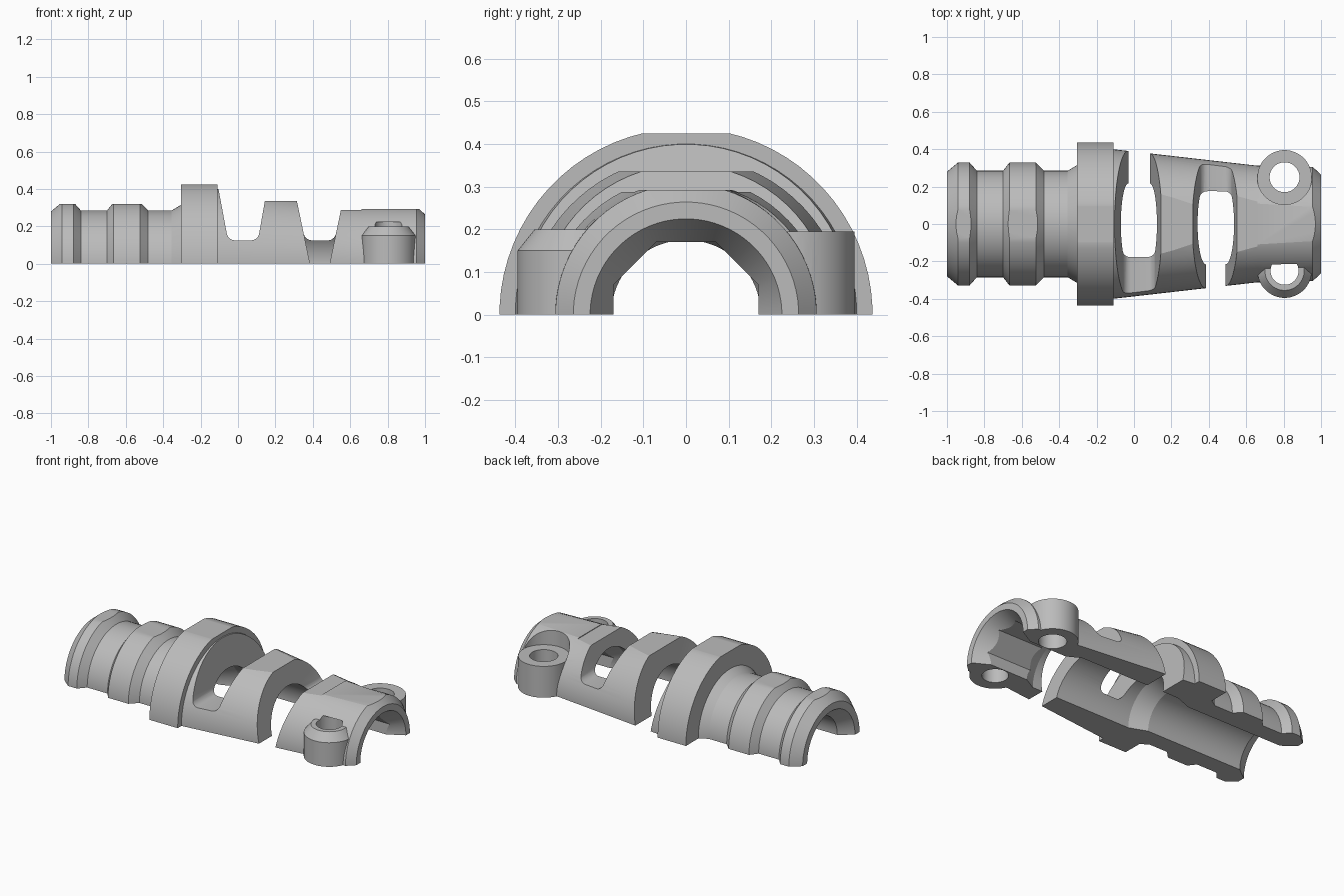
import bpy, bmesh, math
from mathutils import Matrix

old = bpy.data.objects.get("Cube")
if old:
    bpy.data.objects.remove(old, do_unlink=True)

grey = bpy.data.materials.new("plain grey")
grey.use_nodes = True
grey.diffuse_color = (0.5, 0.5, 0.5, 1)
grey.node_tree.nodes["Principled BSDF"].inputs["Base Color"].default_value = (0.5, 0.5, 0.5, 1)


def make(name, bm):
    bmesh.ops.recalc_face_normals(bm, faces=bm.faces)
    mesh = bpy.data.meshes.new(name)
    bm.to_mesh(mesh)
    bm.free()
    mesh.materials.append(grey)
    ob = bpy.data.objects.new(name, mesh)
    bpy.context.collection.objects.link(ob)
    return ob


def lathe(name, profile, segs=72, upright_at=None):
    """Solid of (position, radius) rings along x, or along z at a given (x, y)."""
    bm = bmesh.new()
    rings = []
    for p, r in profile:
        ring = []
        for i in range(segs):
            a = 2 * math.pi * (i + 0.5) / segs
            c, s = r * math.cos(a), r * math.sin(a)
            if upright_at:
                co = (upright_at[0] + c, upright_at[1] + s, p)
            else:
                co = (p, c, s)
            ring.append(bm.verts.new(co))
        rings.append(ring)
    for a, b in zip(rings, rings[1:]):
        for i in range(segs):
            j = (i + 1) % segs
            bm.faces.new((a[i], a[j], b[j], b[i]))
    bm.faces.new(rings[0])
    bm.faces.new(rings[-1])
    return make(name, bm)


def box(name, x0, x1, z0, z1):
    bm = bmesh.new()
    size = Matrix.Diagonal((x1 - x0, 2, z1 - z0, 1))
    bmesh.ops.create_cube(bm, size=1, matrix=Matrix.Translation(((x0 + x1) / 2, 0, (z0 + z1) / 2)) @ size)
    return make(name, bm)


def slot(name, low, high, z0, y0, y1, rounding=0):
    """Tapered slot: low x pair at z = 0, high x pair at z = 0.43, starting at z0."""
    def at(z):
        return [l + (h - l) * z / 0.43 for l, h in zip(low, high)]
    (a, b), (c, d) = at(z0), at(0.55)
    bm = bmesh.new()
    face = bm.faces.new([bm.verts.new((x, y0, z)) for x, z in ((a, z0), (b, z0), (d, 0.55), (c, 0.55))])
    ext = bmesh.ops.extrude_face_region(bm, geom=[face])
    new = [v for v in ext["geom"] if isinstance(v, bmesh.types.BMVert)]
    bmesh.ops.translate(bm, verts=new, vec=(0, y1 - y0, 0))
    if rounding:
        corner = [e for e in bm.edges
                  if all(v.co.z < z0 + 0.01 for v in e.verts)
                  and abs(e.verts[0].co.y - e.verts[1].co.y) > 0.1]
        bmesh.ops.bevel(bm, geom=corner, offset=rounding, segments=5, profile=0.5, affect='EDGES')
    return make(name, bm)


def combine(target, tool, operation):
    tool.hide_render = True
    mod = target.modifiers.new(tool.name, 'BOOLEAN')
    mod.operation, mod.solver, mod.object = operation, 'EXACT', tool
    bpy.context.view_layer.objects.active = target
    bpy.ops.object.modifier_apply(modifier=mod.name)
    bpy.data.objects.remove(tool, do_unlink=True)


# Outer sleeve: ribbed grip, flange and tapered nose
shell = lathe("clamp_half_shell", [
    (-1, 0.28), (-0.94, 0.33), (-0.88, 0.33), (-0.84, 0.285), (-0.7, 0.285),
    (-0.665, 0.33), (-0.525, 0.33), (-0.48, 0.285), (-0.355, 0.285), (-0.305, 0.315),
    (-0.305, 0.437), (-0.11, 0.437), (-0.11, 0.4), (0.66, 0.312), (0.955, 0.306), (1, 0.264)])

# Flats along the top
for x0, x1, z in ((-1.1, -0.31, 0.32), (-0.4, 0, 0.425), (0, 0.45, 0.335),
                  (0.45, 0.66, 0.288), (0.65, 1.1, 0.292)):
    combine(shell, box("top_flat", x0, x1, z, 0.7), 'DIFFERENCE')

# Screw lugs: pocketed flat lug on the back, chamfered lug on the front
X, Y, R = 0.805, 0.25, 0.145
combine(shell, lathe("back_pocket", [(0.195, R + 0.001), (0.6, R + 0.001)], 48, (X, Y)), 'DIFFERENCE')
combine(shell, lathe("back_lug", [(-0.1, R), (0.195, R)], 48, (X, Y)), 'UNION')
combine(shell, lathe("front_lug", [(-0.1, R), (0.15, R), (0.2, 0.105)], 48, (X, -Y)), 'UNION')
combine(shell, lathe("back_hole", [(-0.2, 0.08), (0.5, 0.08)], 40, (X, Y)), 'DIFFERENCE')
combine(shell, lathe("front_hole", [(-0.2, 0.075), (0.222, 0.075)], 40, (X, -Y)), 'DIFFERENCE')

# Bore: flared grip end, wide middle, octagonal nose with flared mouth
combine(shell, lathe("round_bore", [
    (-1.04, 0.265), (-0.92, 0.175), (-0.25, 0.175), (-0.14, 0.217),
    (0.56, 0.215), (0.66, 0.16)]), 'DIFFERENCE')
combine(shell, lathe("octagon_bore", [(0.5, 0.184), (1.1, 0.184)], 8), 'DIFFERENCE')
combine(shell, lathe("nose_flare", [(0.88, 0.158), (1.06, 0.258)]), 'DIFFERENCE')

# Flex slots: each open on one side and closed by a low bridge on the other
for low, high, side in (((-0.03, 0.085), (-0.11, 0.16), 1),
                        ((0.385, 0.49), (0.295, 0.58), -1)):
    combine(shell, slot("slot_open", low, high, -0.2, 0, side), 'DIFFERENCE')
    combine(shell, slot("slot_bridge", low, high, 0.125, side * 0.1, -side, 0.035), 'DIFFERENCE')

# Split plane
combine(shell, box("split", -1.5, 1.5, -1, 0), 'DIFFERENCE')

bpy.ops.object.select_all(action='DESELECT')
shell.select_set(True)
bpy.context.view_layer.objects.active = shell
bpy.ops.object.shade_smooth_by_angle(angle=math.radians(20))
